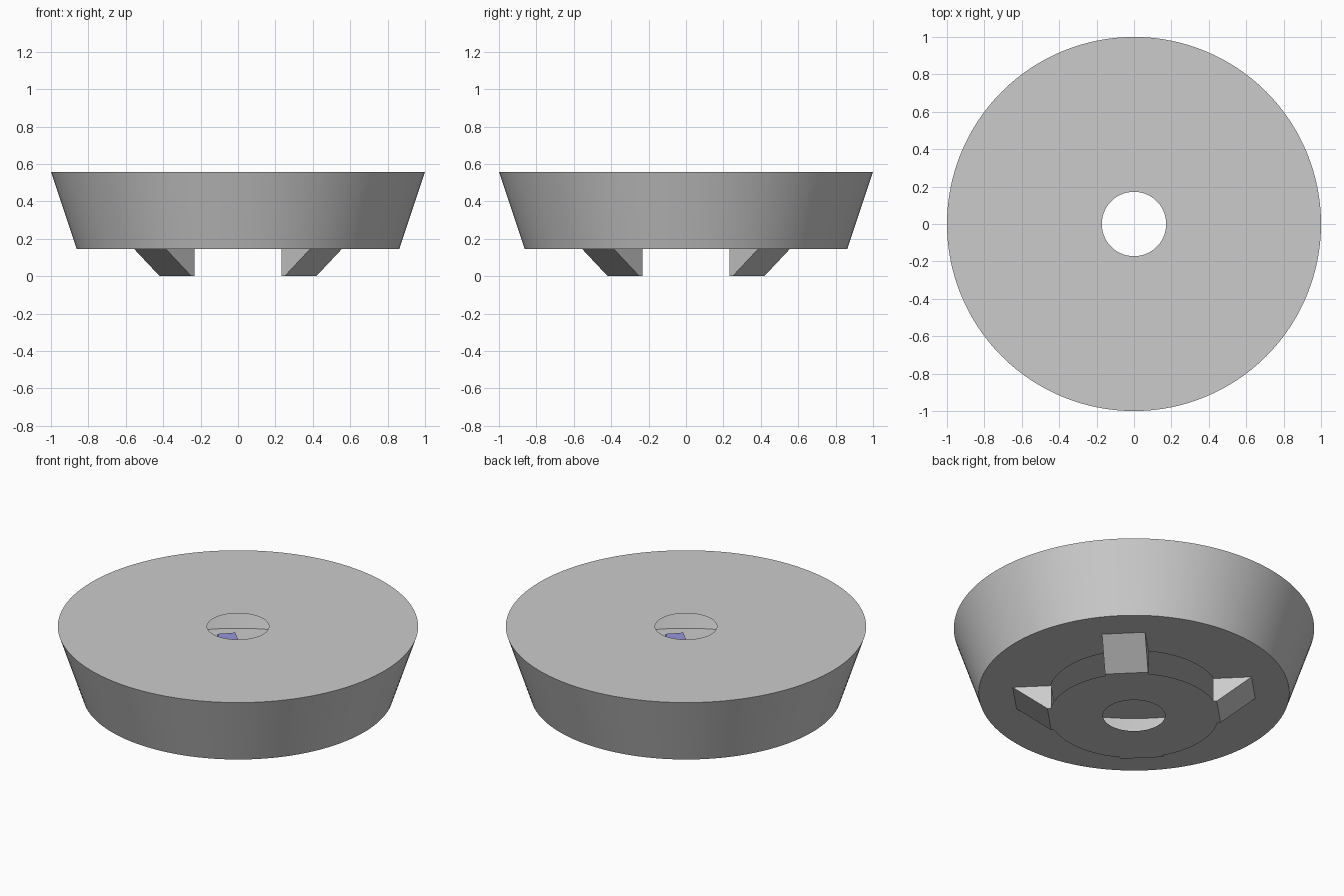
import bpy, bmesh, math
from mathutils import Matrix

if "Cube" in bpy.data.objects:
    bpy.data.objects.remove(bpy.data.objects["Cube"])

TOP, FLOOR = 0.558, 0.145
HUB_R, HOLE_R = 0.47, 0.172


def finish(name, bm, mat=None):
    mesh = bpy.data.meshes.new(name)
    bm.to_mesh(mesh)
    bm.free()
    ob = bpy.data.objects.new(name, mesh)
    bpy.context.collection.objects.link(ob)
    if mat:
        mesh.materials.append(mat)
    bpy.ops.object.select_all(action='DESELECT')
    ob.select_set(True)
    bpy.context.view_layer.objects.active = ob
    bpy.ops.object.shade_smooth_by_angle(angle=math.radians(30))
    return ob


def lathe(name, profile, n=128):
    """Revolve an open (radius, z) profile around z."""
    bm = bmesh.new()
    rings = [[bm.verts.new((r * math.cos(2 * math.pi * i / n),
                            r * math.sin(2 * math.pi * i / n), z))
              for i in range(n)] for r, z in profile]
    for a, b in zip(rings, rings[1:]):
        for i in range(n):
            j = (i + 1) % n
            bm.faces.new((a[i], b[i], b[j], a[j]))
    return finish(name, bm)


def prism(name, profile, t0, t1, angle, mat=None):
    """Extrude a (radius, z) outline sideways from t0 to t1, turned to an angle."""
    bm = bmesh.new()
    a = [bm.verts.new((r, t0, z)) for r, z in profile]
    b = [bm.verts.new((r, t1, z)) for r, z in profile]
    bm.faces.new(a)
    bm.faces.new(b[::-1])
    for i in range(len(a)):
        j = (i + 1) % len(a)
        bm.faces.new((a[i], b[i], b[j], a[j]))
    bm.transform(Matrix.Rotation(angle, 4, 'Z'))
    bmesh.ops.recalc_face_normals(bm, faces=bm.faces)
    return finish(name, bm, mat)


# Hollow tapered body: top plate, slanted wall, underside ring
lathe("body_shell", [(HOLE_R, TOP), (1.0, TOP), (0.862, FLOOR), (HUB_R, FLOOR)])

# Thin base plate carried by the wedges
lathe("base_plate", [(HUB_R, 0.0), (HOLE_R, 0.0)])

blue = bpy.data.materials.new("panel_blue")
blue.diffuse_color = (0.3, 0.3, 0.7, 1)
blue.use_nodes = True
blue.node_tree.nodes["Principled BSDF"].inputs["Base Color"].default_value = blue.diffuse_color

# Four diagonal support wedges, each with a pair of small panels inside
for k in range(4):
    ang = math.radians(45 + 90 * k)
    prism(f"support_wedge_{k}",
          [(0.45, 0.0), (0.472, 0.0), (0.665, FLOOR), (0.45, FLOOR)],
          -0.12, 0.12, ang)
    for side in (-1, 1):
        t0, t1 = sorted((side * 0.02, side * 0.12))
        prism(f"inner_panel_{k}_{'left' if side > 0 else 'right'}",
              [(0.68, FLOOR + 0.003), (0.77, FLOOR + 0.003),
               (0.77, FLOOR + 0.012), (0.68, FLOOR + 0.012)],
              t0, t1, ang, blue)
